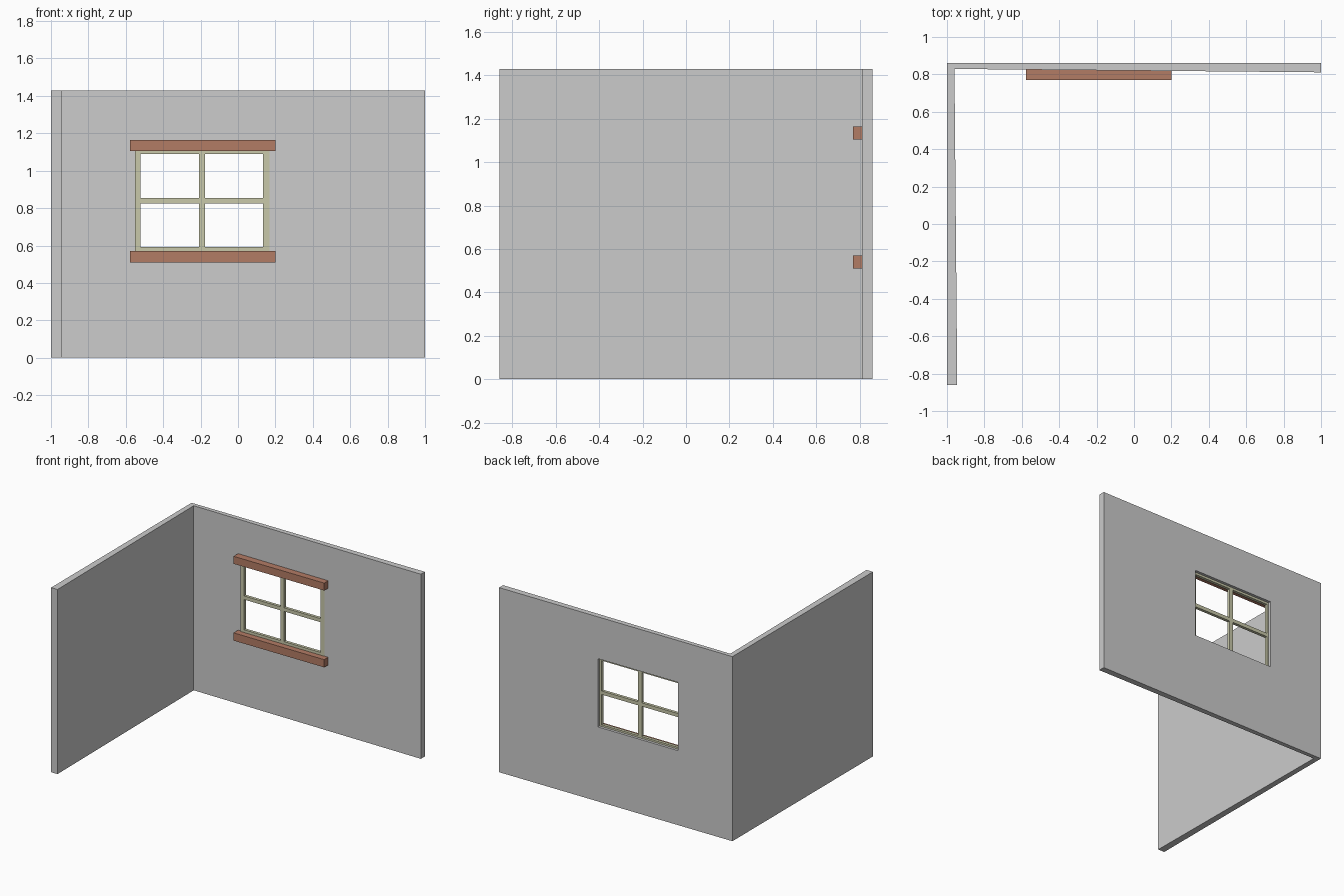
import bpy, bmesh

if "Cube" in bpy.data.objects:
    bpy.data.objects.remove(bpy.data.objects["Cube"])

def material(name, rgb):
    m = bpy.data.materials.new(name)
    m.diffuse_color = (*rgb, 1)
    m.use_nodes = True
    m.node_tree.nodes["Principled BSDF"].inputs["Base Color"].default_value = m.diffuse_color
    return m

def link_mesh(name, bm, mat=None):
    bmesh.ops.recalc_face_normals(bm, faces=bm.faces)
    me = bpy.data.meshes.new(name)
    bm.to_mesh(me)
    bm.free()
    ob = bpy.data.objects.new(name, me)
    bpy.context.collection.objects.link(ob)
    if mat:
        me.materials.append(mat)
    return ob

def box(name, x, y, z, mat=None):
    bm = bmesh.new()
    bmesh.ops.create_cube(bm, size=1)
    for v in bm.verts:
        for i, (lo, hi) in enumerate((x, y, z)):
            v.co[i] = hi if v.co[i] > 0 else lo
    return link_mesh(name, bm, mat)

brick = material("brick", (0.45, 0.20, 0.13))
cream = material("cream", (0.58, 0.58, 0.40))

# L-shaped wall, slightly tapered on the inside faces
plan = [(-1, -0.86), (-0.945, -0.86), (-0.96, 0.829), (1, 0.811), (1, 0.86), (-1, 0.86)]
bm = bmesh.new()
face = bm.faces.new([bm.verts.new((x, y, 0)) for x, y in plan])
ext = bmesh.ops.extrude_face_region(bm, geom=[face])
for v in ext["geom"]:
    if isinstance(v, bmesh.types.BMVert):
        v.co.z = 1.43
wall = link_mesh("corner_wall", bm)

# Window opening cut through the back wall
cutter = box("window_cutter", (-0.535, 0.153), (0.7, 1.0), (0.577, 1.106))
cutter.hide_render = True
cutter.hide_viewport = False
cutter.display_type = 'WIRE'
cut = wall.modifiers.new("window_opening", 'BOOLEAN')
cut.operation = 'DIFFERENCE'
cut.solver = 'EXACT'
cut.object = cutter
bpy.context.view_layer.objects.active = wall
bpy.ops.object.modifier_apply(modifier=cut.name)
bpy.data.objects.remove(cutter)

# Window frame: two jambs, head and bottom rail
depth = (0.817, 0.840)
for name, x, z in (
    ("frame_left_jamb", (-0.55, -0.52), (0.57, 1.105)),
    ("frame_right_jamb", (0.134, 0.168), (0.57, 1.105)),
    ("frame_head", (-0.52, 0.134), (1.088, 1.105)),
    ("frame_bottom_rail", (-0.52, 0.134), (0.57, 0.591)),
):
    box(name, x, depth, z, cream)

# Glazing bars
box("vertical_bar", (-0.209, -0.177), depth, (0.591, 1.088), cream)
for side, x in (("left", (-0.52, -0.209)), ("right", (-0.177, 0.134))):
    box("horizontal_bar_" + side, x, depth, (0.825, 0.853), cream)

# Lintel and sill beams
for name, z in (("lintel", (1.105, 1.163)), ("sill", (0.51, 0.57))):
    box(name, (-0.577, 0.20), (0.77, 0.825), z, brick)
